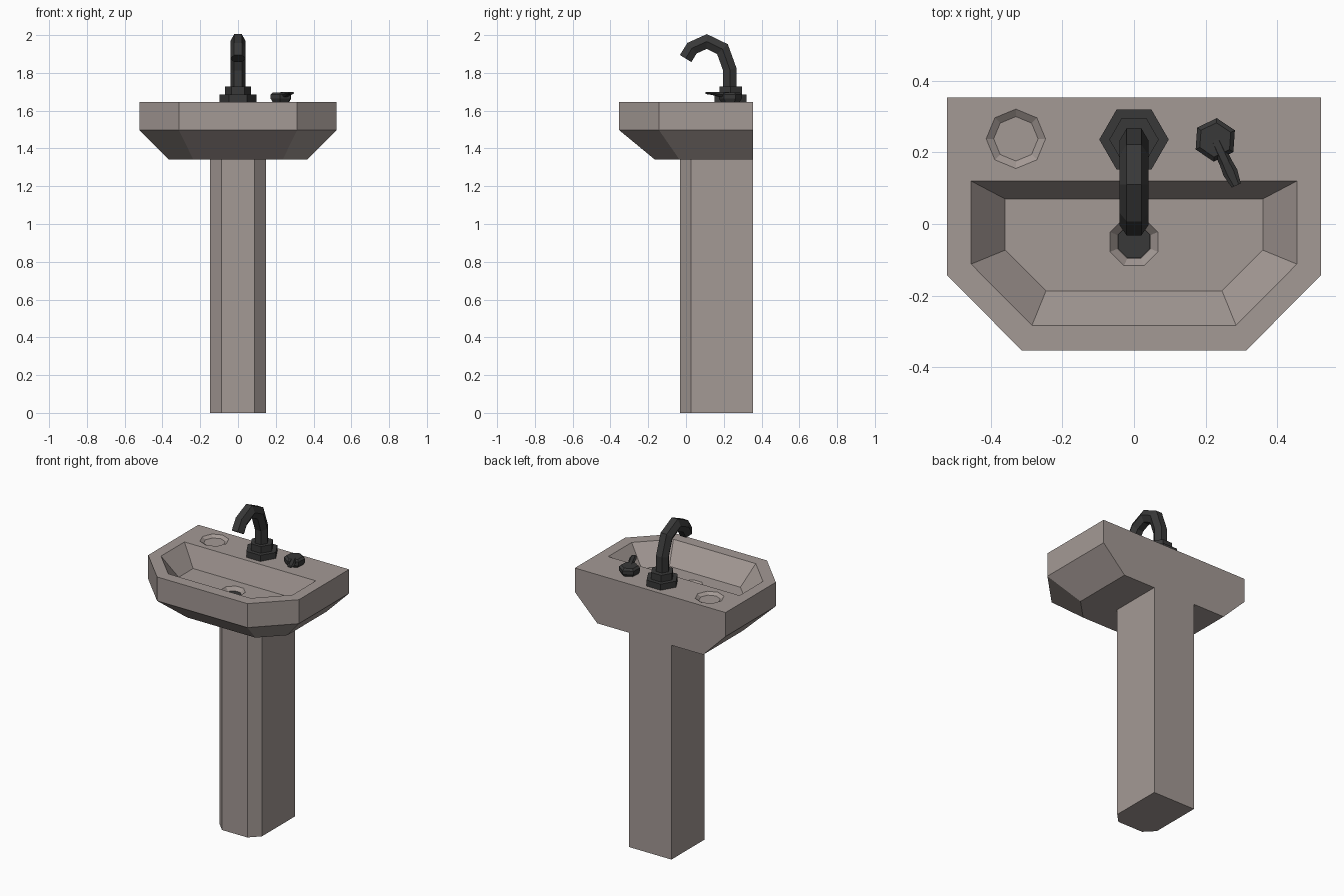
import bpy, bmesh
from math import cos, sin, radians
from mathutils import Vector

if "Cube" in bpy.data.objects:
    bpy.data.objects.remove(bpy.data.objects["Cube"])


def material(name, rgb):
    m = bpy.data.materials.new(name)
    m.diffuse_color = (*rgb, 1)
    m.use_nodes = True
    m.node_tree.nodes["Principled BSDF"].inputs["Base Color"].default_value = m.diffuse_color
    return m


CERAMIC = material("ceramic", (0.37, 0.32, 0.30))
DARK = material("dark_metal", (0.04, 0.04, 0.04))


def loft(name, rings, mat):
    """Closed flat-faced solid through rings of equal point count."""
    bm = bmesh.new()
    loops = [[bm.verts.new(p) for p in r] for r in rings]
    n = len(loops[0])
    for a, b in zip(loops, loops[1:]):
        for i in range(n):
            j = (i + 1) % n
            bm.faces.new((a[i], a[j], b[j], b[i]))
    bm.faces.new(loops[0][::-1])
    bm.faces.new(loops[-1])
    bmesh.ops.recalc_face_normals(bm, faces=bm.faces)
    me = bpy.data.meshes.new(name)
    bm.to_mesh(me)
    bm.free()
    me.materials.append(mat)
    ob = bpy.data.objects.new(name, me)
    bpy.context.collection.objects.link(ob)
    return ob


def tray(w, back, side_y, fx, front, z):
    """Rectangle with its two front corners cut off."""
    return [(-w, back, z), (-w, side_y, z), (-fx, front, z),
            (fx, front, z), (w, side_y, z), (w, back, z)]


def ngon(n, r, x, y, z, turn=0):
    return [(x + r * cos(radians(turn + 360 * i / n)),
             y + r * sin(radians(turn + 360 * i / n)), z) for i in range(n)]


def carve(target, cutter):
    mod = target.modifiers.new("carve", 'BOOLEAN')
    mod.operation, mod.solver, mod.object = 'DIFFERENCE', 'EXACT', cutter
    bpy.context.view_layer.objects.active = target
    bpy.ops.object.modifier_apply(modifier=mod.name)
    bpy.data.objects.remove(cutter)


TOP, FLOOR = 1.647, 1.525

# pedestal
loft("pedestal", [tray(0.147, 0.354, 0.027, 0.088, -0.033, z) for z in (0, 1.342)], CERAMIC)

# basin body with flared underside
basin = loft("basin", [
    tray(0.367, 0.354, -0.035, 0.237, -0.166, 1.342),
    tray(0.522, 0.354, -0.143, 0.313, -0.354, 1.497),
    tray(0.522, 0.354, -0.143, 0.313, -0.354, TOP)], CERAMIC)

# bowl hollow
rim = (0.455, 0.12, -0.112, 0.285, -0.283)
carve(basin, loft("bowl_cutter", [
    tray(0.36, 0.07, -0.073, 0.246, -0.187, FLOOR),
    tray(*rim, TOP), tray(*rim, TOP + 0.1)], CERAMIC))

# soap dish dimple and drain recess
for x, y, z, r, r2, depth, turn in ((-0.33, 0.238, TOP, 0.083, 0.062, 0.015, 0),
                                    (0, -0.05, FLOOR, 0.072, 0.05, 0.025, 22.5)):
    carve(basin, loft("dimple_cutter", [
        ngon(8, r2, x, y, z - depth, turn), ngon(8, r, x, y, z, turn),
        ngon(8, r, x, y, z + 0.05, turn)], CERAMIC))

# drain plug
loft("drain", [ngon(8, 0.049, 0, -0.05, FLOOR + h, 22.5) for h in (-0.027, -0.02)], DARK)

# stepped hexagonal faucet base
FY = 0.236
loft("faucet_base", [ngon(6, r, 0, FY, z) for r, z in
                     ((0.097, TOP), (0.097, 1.685), (0.069, 1.685), (0.069, 1.727))], DARK)

# curved spout: hexagonal section swept along a bent path
path = [Vector((0, y, z)) for y, z in
        ((0.232, 1.72), (0.232, 1.818), (0.193, 1.926),
         (0.11, 1.966), (0.032, 1.931), (-0.002, 1.876))]
rings = []
for i, p in enumerate(path):
    d_in = (p - path[max(i - 1, 0)]).normalized()
    d_out = (path[min(i + 1, len(path) - 1)] - p).normalized()
    t = (d_in + d_out).normalized()
    side = Vector((1, 0, 0))
    up = side.cross(t)
    miter = 1 / max(t.dot(d_in), t.dot(d_out))
    rings.append([p + side * 0.041 * cos(radians(60 * k))
                  + up * 0.041 * miter * sin(radians(60 * k)) for k in range(6)])
loft("spout", rings, DARK)

# handle knob
HX, HY = 0.227, 0.235
loft("handle_knob", [ngon(6, r, HX, HY, z, 26) for r, z in
                     ((0.05, TOP), (0.061, 1.665), (0.061, 1.685), (0.048, 1.697))], DARK)

# handle lever, tapering toward the user
axis = Vector((0.42, -0.91, 0))
cross = Vector((0.91, 0.42, 0))
lever = []
for s, w, h, z in ((0.0, 0.018, 0.014, 1.683), (0.07, 0.018, 0.013, 1.687),
                   (0.1, 0.021, 0.008, 1.691), (0.14, 0.014, 0.005, 1.693)):
    c = Vector((HX, HY, z)) + axis * s
    lever.append([c + cross * (w * a) + Vector((0, 0, h * b)) for a, b in
                  ((-1, 0), (-0.5, -1), (0.5, -1), (1, 0), (0.5, 1), (-0.5, 1))])
loft("handle_lever", lever, DARK)
